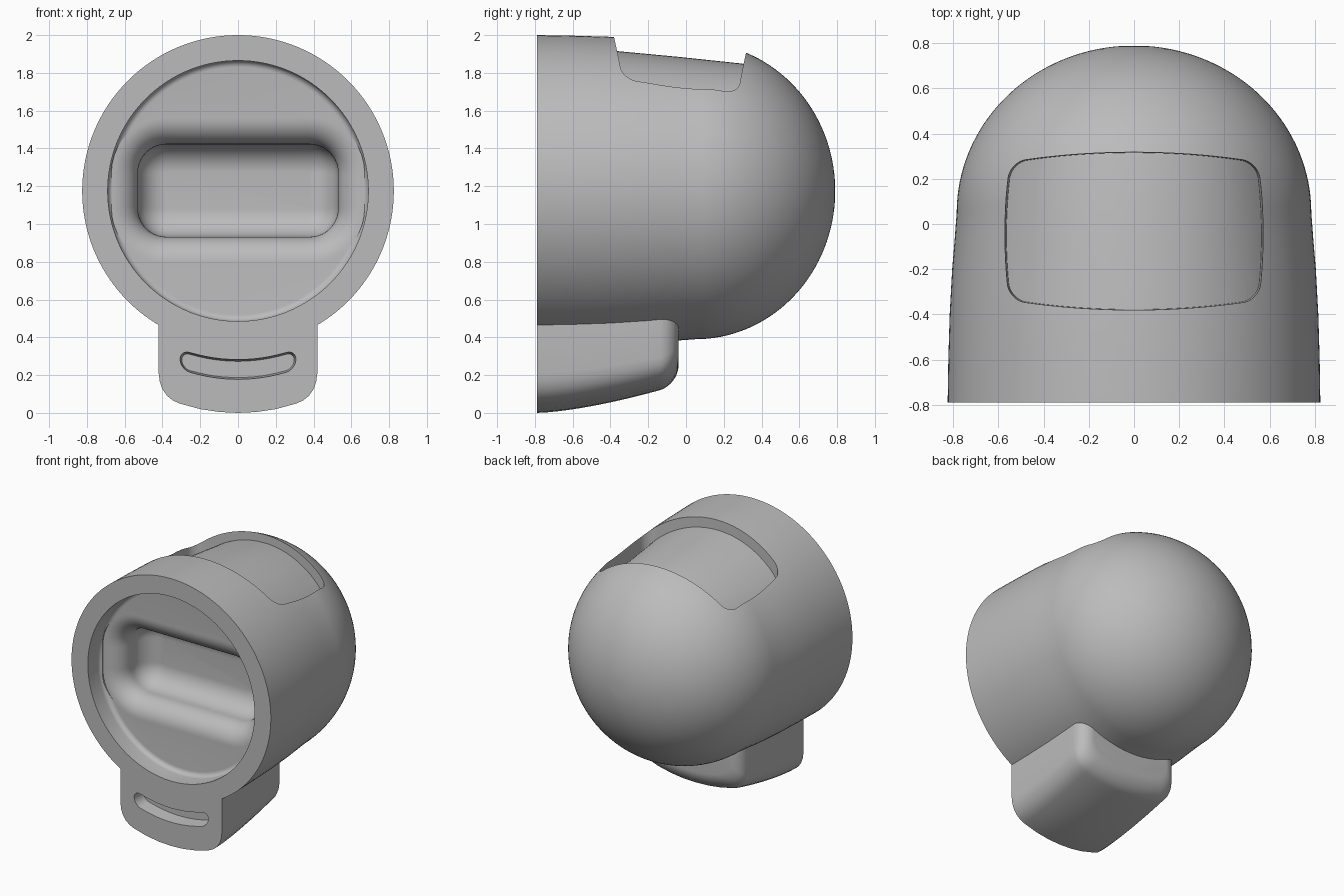
import bpy, bmesh
from math import sin, cos, pi, radians
from mathutils import Vector

if "Cube" in bpy.data.objects:
    bpy.data.objects.remove(bpy.data.objects["Cube"], do_unlink=True)

AXIS_Z = 1.175      # height of the body axis
FRONT = -0.79       # plane of the front face

grey = bpy.data.materials.new("plain grey")
grey.use_nodes = True
grey.diffuse_color = (0.5, 0.5, 0.5, 1)
grey.node_tree.nodes["Principled BSDF"].inputs["Base Color"].default_value = (0.5, 0.5, 0.5, 1)


def loft(name, rings):
    """Closed solid skinned through rings that share a point count."""
    bm = bmesh.new()
    rows = [[bm.verts.new(p) for p in ring] for ring in rings]
    count = len(rows[0])
    for a, b in zip(rows, rows[1:]):
        for i in range(count):
            j = (i + 1) % count
            bm.faces.new((a[i], a[j], b[j], b[i]))
    bm.faces.new(rows[0])
    bm.faces.new(rows[-1])
    bmesh.ops.recalc_face_normals(bm, faces=bm.faces)
    mesh = bpy.data.meshes.new(name)
    bm.to_mesh(mesh)
    bm.free()
    mesh.materials.append(grey)
    obj = bpy.data.objects.new(name, mesh)
    bpy.context.collection.objects.link(obj)
    return obj


def revolve(name, profile, segments=128):
    """Turn (y, radius) pairs around the body axis."""
    angles = [2 * pi * i / segments for i in range(segments)]
    return loft(name, [[(r * cos(a), y, AXIS_Z + r * sin(a)) for a in angles]
                       for y, r in profile])


def rounded_rect(core_x, core_y, r, arc=10, edge=12):
    """Outline of a rectangle grown by r, with points along the straight edges."""
    points = []
    corners = [(1, 1), (-1, 1), (-1, -1), (1, -1)]
    for k, (sx, sy) in enumerate(corners):
        for i in range(arc + 1):
            a = (k + i / arc) * pi / 2
            points.append(Vector((sx * core_x + r * cos(a), sy * core_y + r * sin(a))))
        nx, ny = corners[(k + 1) % 4]
        a = (k + 1) * pi / 2
        start = points[-1]
        end = Vector((nx * core_x + r * cos(a), ny * core_y + r * sin(a)))
        points += [start.lerp(end, i / edge) for i in range(1, edge)]
    return points


def combine(target, tool, operation):
    mod = target.modifiers.new(tool.name, 'BOOLEAN')
    mod.operation = operation
    mod.solver = 'EXACT'
    mod.object = tool
    bpy.context.view_layer.objects.active = target
    bpy.ops.object.modifier_apply(modifier=mod.name)
    bpy.data.objects.remove(tool, do_unlink=True)


# Body: slightly tapering barrel that ends in a dome
barrel = [(FRONT, 0.825), (-0.6, 0.822), (-0.4, 0.816), (-0.2, 0.805), (-0.07, 0.794)]
dome = [(0.05 + 0.74 * sin(a), 0.785 * cos(a))
        for a in (radians(86) * i / 32 for i in range(33))]
body = revolve("body", barrel + dome)

# Top window recess: bulged outline, walls flaring upward
window = []
for p in rounded_rect(0.48, 0.235, 0.07):
    x = p.x * (1 + 0.04 * (1 - (p.y / 0.305) ** 2))
    y = p.y * (1 + 0.12 * (1 - (p.x / 0.55) ** 2))
    window.append((x, y))
combine(body, loft("window_cutter",
                   [[(x * s, y * s - 0.03, z) for x, y in window]
                    for z, s in ((1.35, 0.96), (2.2, 1.05))]), 'DIFFERENCE')

# Curved panel at the bottom of the window recess
combine(body, revolve("window_panel", [(-0.6, 0.757), (-0.36, 0.74), (-0.03, 0.709),
                                       (0.29, 0.675), (0.35, 0.664)]), 'UNION')

# Chin block: rounded underside that rises toward the back
half = [(0.42, 0.7), (0.42, 0.21), (0.414, 0.165), (0.4, 0.125), (0.375, 0.09),
        (0.345, 0.066), (0.31, 0.05), (0.2, 0.02), (0.1, 0.005)]
outline = half + [(0, 0)] + [(-x, z) for x, z in reversed(half)]
R = 0.1
stations = [(FRONT + 0.65 * i / 12, 0) for i in range(13)]
stations += [(-0.14 + R * sin(a), R * (1 - cos(a)))
             for a in (pi / 2 * i / 10 for i in range(1, 11))]
chin_rings = []
for y, inset in stations:
    rise = 0.12 * ((y - FRONT) / 0.65) ** 1.5 + inset
    chin_rings.append([(x * (1 - inset / 0.42), y, z + rise * (1 - z / 0.7))
                       for x, z in outline])
combine(body, loft("chin_block", chin_rings), 'UNION')

# Round front cavity with a small fillet around its floor
FLOOR = FRONT + 0.15
F = 0.035
cavity = [(FRONT - 0.1, 0.69)]
cavity += [(FLOOR - F + F * sin(a), 0.69 - F + F * cos(a))
           for a in (pi / 2 * i / 6 for i in range(7))]
combine(body, revolve("cavity_cutter", cavity), 'DIFFERENCE')

# Wide slot in the cavity floor: soft lip, then a scooped bottom
LIP, SCOOP = 0.14, 0.15
BACK = FLOOR + 0.31
quarter = [pi / 2 * i / 12 for i in range(13)]
slot = [(FLOOR - 0.02, SCOOP + LIP)]
slot += [(FLOOR + LIP * (1 - cos(a)), SCOOP + LIP * (1 - sin(a))) for a in quarter]
slot += [(BACK - SCOOP * (1 - sin(a)), max(SCOOP * cos(a), 0.004)) for a in quarter]
combine(body, loft("slot_cutter",
                   [[(p.x, y, AXIS_Z + 0.002 + p.y) for p in rounded_rect(0.38, 0.095, r)]
                    for y, r in slot]), 'DIFFERENCE')

# Curved vent in the chin
vent = []
for y, r in ((FRONT - 0.05, 0.056), (FRONT + 0.1, 0.042)):
    vent.append([(p.x, y, 0.23 + p.y + 0.045 * (p.x / 0.28) ** 2)
                 for p in rounded_rect(0.255, 0.001, r)])
combine(body, loft("vent_cutter", vent), 'DIFFERENCE')

# Smooth shading with crisp rims
bpy.ops.object.select_all(action='DESELECT')
body.select_set(True)
bpy.context.view_layer.objects.active = body
bpy.ops.object.shade_smooth_by_angle(angle=radians(30))
